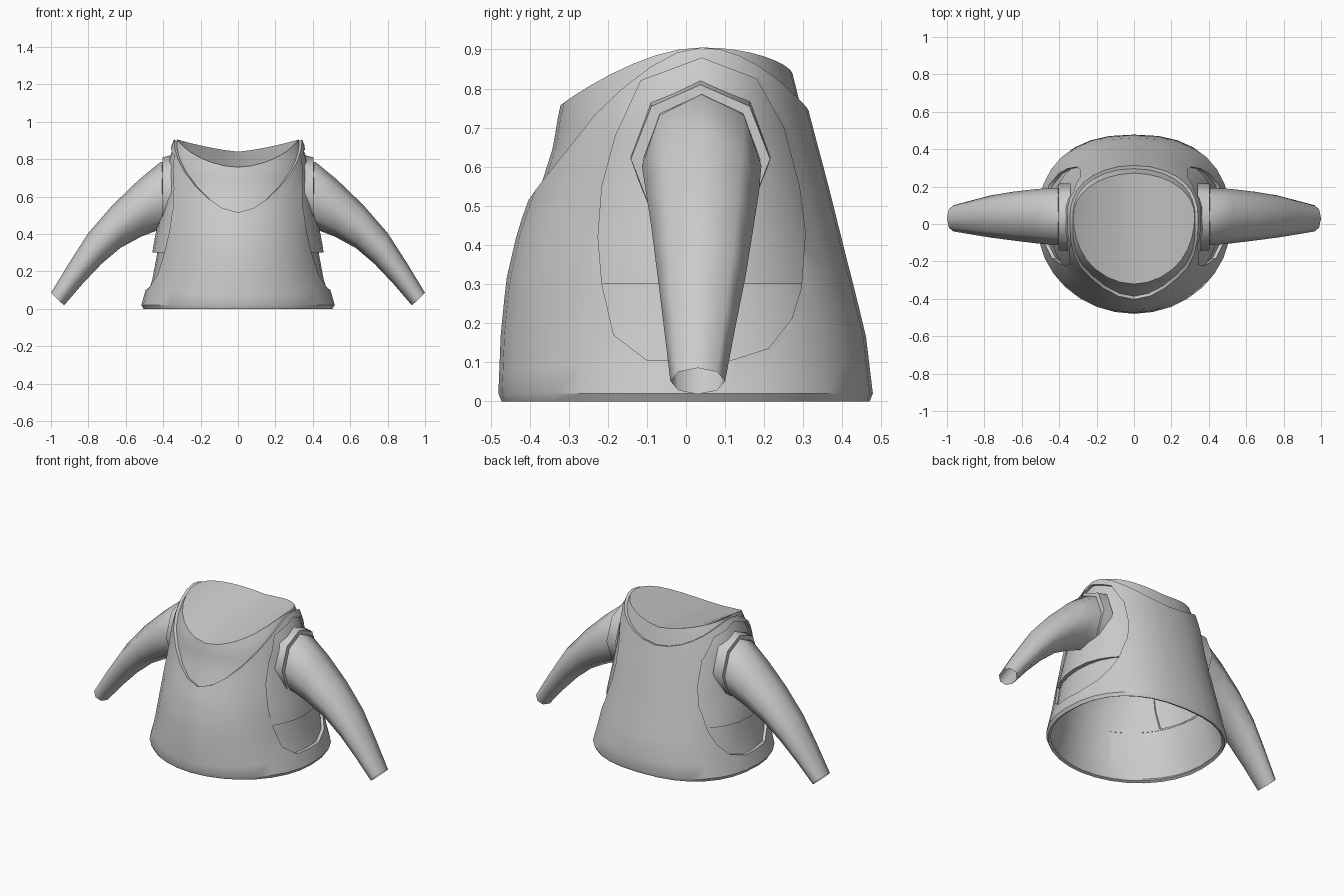
import bpy, bmesh, math
from mathutils import Vector

if "Cube" in bpy.data.objects:
    bpy.data.objects.remove(bpy.data.objects["Cube"])

SEG = 32
HALF = SEG // 2
grey = bpy.data.materials.new("grey_cloth")
grey.diffuse_color = (0.6, 0.6, 0.6, 1)
grey.use_nodes = True
grey.node_tree.nodes["Principled BSDF"].inputs["Base Color"].default_value = grey.diffuse_color

# torso outline: height, half width, front y, back y
PROFILE = [(0, .505, -.472, .47), (.02, .517, -.48, .478), (.17, .475, -.474, .46),
           (.31, .45, -.46, .425), (.44, .432, -.43, .392), (.55, .424, -.39, .365),
           (.65, .415, -.358, .338), (.75, .402, -.342, .312), (.83, .378, -.31, .293),
           (.91, .34, -.27, .27)]


def torso_point(i, z, off=0.0):
    """Point on the torso at angle step i, pushed out by off."""
    th = 2 * math.pi * i / SEG
    c, s = math.cos(th), math.sin(th)
    k = 0
    while k < len(PROFILE) - 2 and z > PROFILE[k + 1][0]:
        k += 1
    p, q = PROFILE[k], PROFILE[k + 1]
    f = (z - p[0]) / (q[0] - p[0])
    a, yf, yb = (p[j] + (q[j] - p[j]) * f for j in (1, 2, 3))
    cy = .04 * z / .9
    b = (yb - cy) if s > 0 else (cy - yf)
    e = 2 / (2.4 - .3 * z / .9) if s > 0 else 1  # the back is boxier
    return Vector(((a + off) * math.copysign(abs(c) ** e, c),
                   cy + (b + off) * math.copysign(abs(s) ** e, s), z))


def side(i):
    return abs(math.cos(2 * math.pi * i / SEG))


def is_back(i):
    return 0 < i % SEG < HALF


def make(name, rings, extra=(), keep=lambda k, i: True):
    """Join closed rings of points into a skin."""
    n = len(rings[0])
    verts = [p for r in rings for p in r]
    faces = [(k * n + i, k * n + (i + 1) % n, (k + 1) * n + (i + 1) % n, (k + 1) * n + i)
             for k in range(len(rings) - 1) for i in range(n) if keep(k, i)]
    me = bpy.data.meshes.new(name)
    me.from_pydata(verts, [], faces + list(extra))
    bm = bmesh.new()
    bm.from_mesh(me)
    bmesh.ops.delete(bm, geom=[v for v in bm.verts if not v.link_faces], context='VERTS')
    bm.to_mesh(me)
    bm.free()
    ob = bpy.data.objects.new(name, me)
    bpy.context.collection.objects.link(ob)
    me.materials.append(grey)
    return ob


def bake(ob):
    """Apply the modifiers."""
    dg = bpy.context.evaluated_depsgraph_get()
    me = bpy.data.meshes.new_from_object(ob.evaluated_get(dg))
    ob.modifiers.clear()
    ob.data = me


def smooth(ob, angle=35):
    bpy.ops.object.select_all(action='DESELECT')
    ob.select_set(True)
    bpy.context.view_layer.objects.active = ob
    bpy.ops.object.shade_smooth_by_angle(angle=math.radians(angle))


# vest: flared shell with a deep scooped neckline
def vest_top(i):
    low = .745 if is_back(i) else .515
    return low + (.905 - low) * side(i) ** 1.7


rings = [[torso_point(i, 0) for i in range(SEG)]]
for k in range(11):
    rings.append([torso_point(i, .02 + (vest_top(i) - .02) * k / 10) for i in range(SEG)])
vest = make("vest", rings)
m = vest.modifiers.new("thickness", 'SOLIDIFY')
m.thickness, m.offset = .018, -1

# armholes cut straight through both sides
HOLE = [(.04, .878), (.18, .825), (.25, .7), (.29, .55), (.305, .43), (.295, .29), (.27, .21),
        (.21, .135), (.1, .10), (-.1, .105), (-.185, .17), (-.215, .3), (-.225, .42),
        (-.215, .55), (-.18, .68), (-.115, .82)]
n = len(HOLE)
cutter = make("armhole_cutter", [[(x, y, z) for y, z in HOLE] for x in (-.8, .8)],
              [tuple(range(n)), tuple(range(2 * n - 1, n - 1, -1))])
bm = bmesh.new()
bm.from_mesh(cutter.data)
bmesh.ops.recalc_face_normals(bm, faces=bm.faces)
bm.to_mesh(cutter.data)
bm.free()
m = vest.modifiers.new("armholes", 'BOOLEAN')
m.operation, m.solver, m.object = 'DIFFERENCE', 'EXACT', cutter
bake(vest)
bpy.data.objects.remove(cutter)
smooth(vest)


# shirt: fills the armholes and neckline, hem ledge below, saddle-shaped top
def shirt_top(i):
    low, e = (.84, 1.2) if is_back(i) else (.757, 1.8)
    return low + (.905 - low) * side(i) ** e


def shirt_point(i, z):
    fade = max(0, min(1, (.62 - z) / .25))
    return torso_point(i, z, -.018 + .024 * side(i) ** 6 * fade)


def at_armhole(i):
    return max(side(i), side(i + 1)) > .52


ROWS = 12


def shirt_seen(k, i):
    z = .30 + (shirt_top(i) - .30) * k / ROWS
    return at_armhole(i) or z > min(vest_top(i), vest_top(i + 1)) - .06


rings = [[torso_point(i, .30, -.022) for i in range(SEG)]]
for k in range(ROWS + 1):
    rings.append([shirt_point(i, .30 + (shirt_top(i) - .30) * k / ROWS) for i in range(SEG)])
t = (ROWS + 1) * SEG
cap = [(t, t + 1, t + SEG - 1), (t + HALF - 1, t + HALF, t + HALF + 1)]
cap += [(t + i, t + i + 1, t + SEG - i - 1, t + SEG - i) for i in range(1, HALF - 1)]
smooth(make("shirt", rings, cap, shirt_seen))

# underskirt: recessed panels seen below the shirt hem
smooth(make("underskirt", [[torso_point(i, z, -.02) for i in range(SEG)]
                           for z in (.085, .16, .25, .31)], keep=lambda k, i: at_armhole(i)))


# sleeves with a raised collar at the shoulder
def tube(top, bottom, w, cy, sx):
    c = [(top[j] + bottom[j]) / 2 for j in (0, 1)]
    h = [(top[j] - bottom[j]) / 2 for j in (0, 1)]
    ring = []
    for i in range(8):
        a = 2 * math.pi * i / 8
        u, v = math.cos(a), math.sin(a)
        ring.append((sx * (c[0] + h[0] * u), cy + sx * w * v, c[1] + h[1] * u))
    return ring


SLEEVE = [((.36, .79), (.37, .42), .153, .04), ((.415, .785), (.43, .42), .153, .04),
          ((.53, .69), (.52, .385), .145, .042), ((.67, .555), (.63, .325), .13, .042),
          ((.80, .405), (.73, .24), .113, .04), ((.90, .25), (.83, .135), .092, .035),
          ((1.0, .085), (.93, .018), .07, .03)]
COLLAR = [((.34, .825), (.34, .42), .18, .037), ((.403, .81), (.405, .43), .178, .037),
          ((.405, .785), (.405, .45), .150, .04)]
for label, sx in (("right", 1), ("left", -1)):
    smooth(make(label + "_sleeve", [tube(*r, sx) for r in SLEEVE]), 70)
    smooth(make(label + "_shoulder_collar", [tube(*r, sx) for r in COLLAR]), 50)
